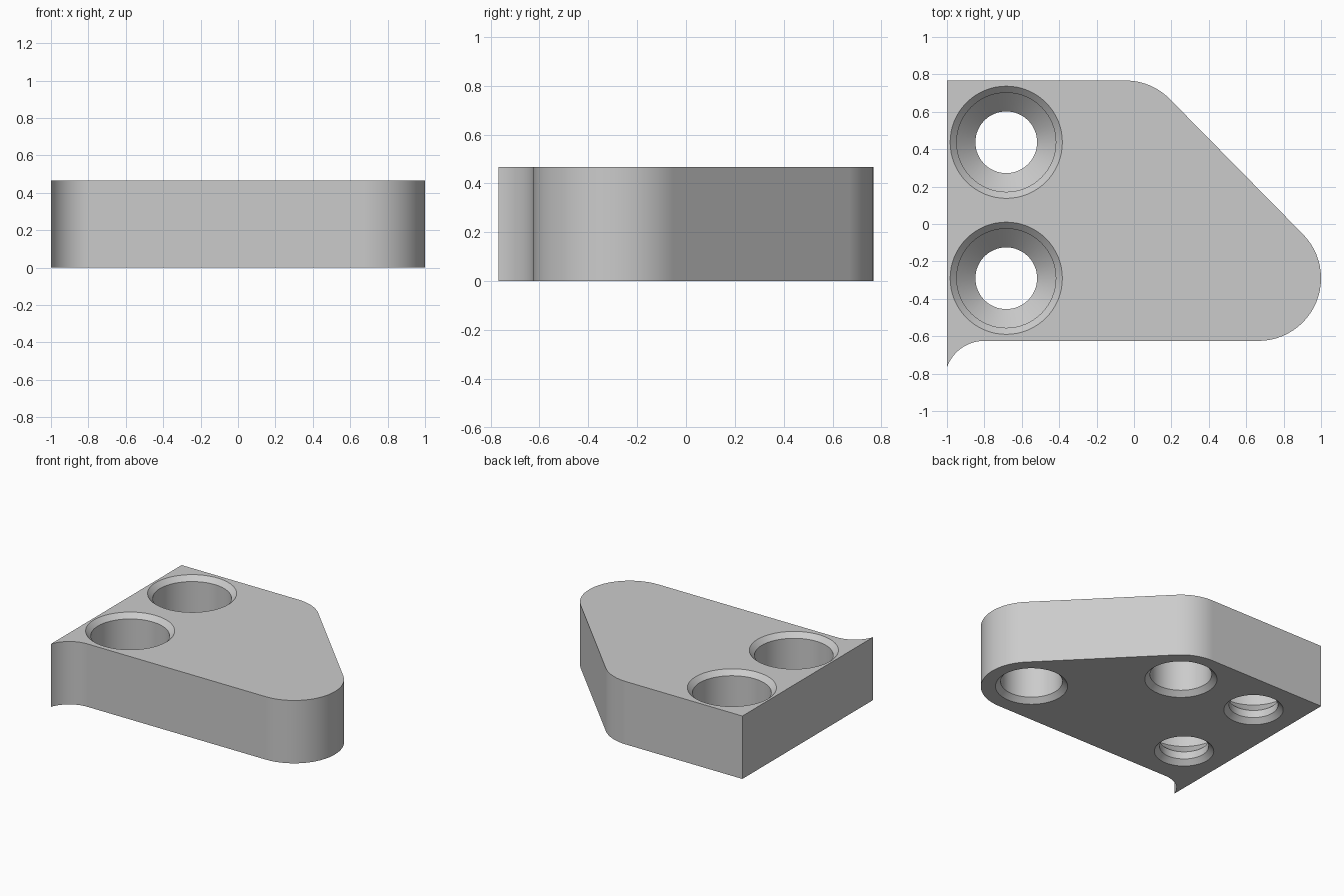
import bpy, bmesh
from math import cos, sin, radians, pi

cube = bpy.data.objects.get("Cube")
if cube:
    bpy.data.objects.remove(cube, do_unlink=True)

H = 0.467      # plate thickness
CH = 0.035     # chamfer on every hole rim

grey = bpy.data.materials.new("light_grey")
grey.use_nodes = True
colour = (0.6, 0.6, 0.6, 1)
grey.diffuse_color = colour
grey.node_tree.nodes["Principled BSDF"].inputs["Base Color"].default_value = colour


def make_object(name, bm):
    bmesh.ops.recalc_face_normals(bm, faces=bm.faces)
    mesh = bpy.data.meshes.new(name)
    bm.to_mesh(mesh)
    bm.free()
    mesh.materials.append(grey)
    obj = bpy.data.objects.new(name, mesh)
    bpy.context.collection.objects.link(obj)
    return obj


def arc(cx, cy, r, start, end, steps=24):
    angles = [radians(start + (end - start) * i / steps) for i in range(steps + 1)]
    return [(cx + r * cos(a), cy + r * sin(a)) for a in angles]


def hole_cutter(name, x, y, profile, segments=64):
    """Revolve a (radius, height) profile around a vertical axis."""
    bm = bmesh.new()
    rings = []
    for r, z in profile:
        rings.append([bm.verts.new((x + px, y + py, z))
                      for px, py in arc(0, 0, r, 0, 360, segments)[:-1]])
    for low, high in zip(rings, rings[1:]):
        for i in range(segments):
            j = (i + 1) % segments
            bm.faces.new((low[i], low[j], high[j], high[i]))
    bm.faces.new(rings[0])
    bm.faces.new(rings[-1])
    return make_object(name, bm)


# Plate outline: rounded nose, sloped side, square back corner, flared front tip
outline = (arc(0.665, -0.29, 0.335, -90, 45)
           + arc(-0.045, 0.435, 0.332, 45, 90)
           + [(-1, 0.767)]
           + arc(-0.8, -0.837, 0.212, 160.7, 90))
bm = bmesh.new()
base = bm.faces.new([bm.verts.new((x, y, 0)) for x, y in outline])
raised = bmesh.ops.extrude_face_region(bm, geom=[base])
top_verts = [g for g in raised["geom"] if isinstance(g, bmesh.types.BMVert)]
bmesh.ops.translate(bm, verts=top_verts, vec=(0, 0, H))
plate = make_object("mounting_plate", bm)

# Stepped through holes with a conical seat, and blind holes from below
E = 0.02
through = [(0.165 + CH + E, -E), (0.165, CH), (0.165, 0.09), (0.265, 0.19),
           (0.265, H - CH), (0.265 + CH + E, H + E)]
blind = [(0.208 + CH + E, -E), (0.208, CH), (0.208, 0.36)]
cutters = [hole_cutter("back_bolt_hole", -0.683, 0.437, through),
           hole_cutter("front_bolt_hole", -0.683, -0.29, through),
           hole_cutter("back_blind_hole", -0.045, 0.437, blind),
           hole_cutter("nose_blind_hole", 0.665, -0.28, blind)]

bpy.ops.object.select_all(action="DESELECT")
bpy.context.view_layer.objects.active = plate
plate.select_set(True)
for cutter in cutters:
    mod = plate.modifiers.new(cutter.name, "BOOLEAN")
    mod.operation = "DIFFERENCE"
    mod.solver = "EXACT"
    mod.object = cutter
    bpy.ops.object.modifier_apply(modifier=mod.name)
    bpy.data.objects.remove(cutter, do_unlink=True)

# Smooth walls with crisp rims
bpy.ops.object.shade_smooth_by_angle(angle=radians(25))
weighted = plate.modifiers.new("even_shading", "WEIGHTED_NORMAL")
weighted.keep_sharp = True
